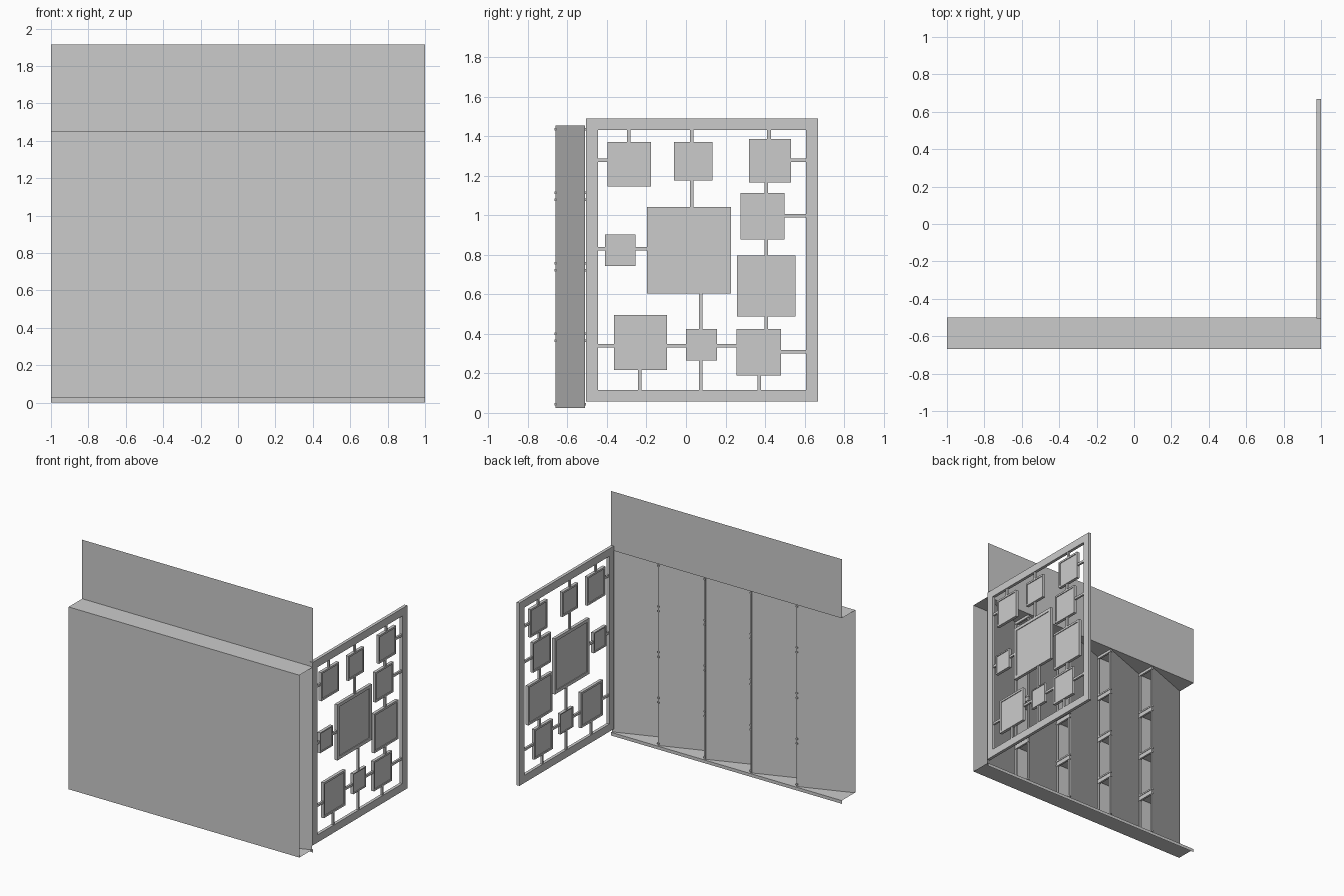
import bpy

if "Cube" in bpy.data.objects:
    bpy.data.objects.remove(bpy.data.objects["Cube"])


def mesh_object(name, verts, faces):
    me = bpy.data.meshes.new(name)
    me.from_pydata(verts, [], faces)
    me.update()
    ob = bpy.data.objects.new(name, me)
    bpy.context.collection.objects.link(ob)
    return ob


def boxes(name, items):
    """One object made of boxes (x0, x1, y0, y1, z0, z1)."""
    verts, faces = [], []
    for x0, x1, y0, y1, z0, z1 in items:
        n = len(verts)
        verts += [(x, y, z) for z in (z0, z1)
                  for x, y in ((x0, y0), (x1, y0), (x1, y1), (x0, y1))]
        faces += [tuple(n + i for i in f) for f in
                  ((3, 2, 1, 0), (4, 5, 6, 7), (0, 1, 5, 4),
                   (1, 2, 6, 5), (2, 3, 7, 6), (3, 0, 4, 7))]
    return mesh_object(name, verts, faces)


def ring(x0, x1, y0, y1, z0, z1, w):
    """Four boxes forming a rectangular border in the yz plane."""
    return [(x0, x1, y0, y1, z0, z0 + w), (x0, x1, y0, y1, z1 - w, z1),
            (x0, x1, y0, y0 + w, z0 + w, z1 - w),
            (x0, x1, y1 - w, y1, z0 + w, z1 - w)]


BOTTOM, TOP = 0.025, 1.453
FRONT, BACK = -0.668, -0.50

# Thin outer shell: upper panel, ceiling, front wall, floor, bottom lip
profile = [(BACK, 1.915), (BACK, TOP), (FRONT, TOP),
           (FRONT, BOTTOM), (BACK, BOTTOM), (BACK, 0)]
n = len(profile)
mesh_object("outer_shell",
            [(x, y, z) for x in (-1, 1) for y, z in profile],
            [(i, i + 1, n + i + 1, n + i) for i in range(n - 1)])

# Five slanted wall panels, stepping back at four glazed-less window columns
Y_IN, Y_OUT = -0.66, -0.51
PITCH = (TOP - BOTTOM) / 4
for k in range(5):
    x0, x1 = -1 + 0.4 * k, -0.6 + 0.4 * k
    mesh_object("slanted_panel",
                [(x0, Y_IN, BOTTOM), (x1, Y_OUT, BOTTOM),
                 (x1, Y_OUT, TOP), (x0, Y_IN, TOP)], [(3, 2, 1, 0)])
    if k == 4:
        break
    frames = []
    for r in range(4):
        z0, z1 = BOTTOM + r * PITCH, BOTTOM + (r + 1) * PITCH
        frames += ring(x1 - 0.012, x1, Y_IN, Y_OUT, z0, z1, 0.016)
        # small projecting ends of the window rails
        for z in (z0 + 0.012, z1 - 0.024):
            frames.append((x1 - 0.012, x1 + 0.004, Y_IN - 0.006,
                           Y_OUT + 0.004, z, z + 0.012))
    boxes("window_column", frames)
    # Triangular shelves behind the windows
    for r in range(1, 4):
        z = BOTTOM + r * PITCH
        mesh_object("wedge_shelf", [(x0, Y_IN, z), (x1, Y_IN, z), (x1, Y_OUT, z)],
                    [(0, 1, 2)])

# Side screen: outer frame
X0, X1 = 0.976, 1.0
boxes("screen_frame", ring(X0, X1, -0.505, 0.667, 0.057, 1.49, 0.06))

# Square tiles with raised rims: y0, y1, z0, z1, rim
tiles = [(-.397, -.177, 1.145, 1.370, .014), (-.06, .133, 1.175, 1.370, .014),
         (.318, .530, 1.165, 1.385, .014), (.275, .498, .878, 1.113, .014),
         (.258, .555, .487, .795, .016), (-.197, .227, .605, 1.042, .025),
         (-.410, -.255, .743, .903, .010), (-.365, -.095, .217, .495, .016),
         (0, .158, .265, .425, .008), (.255, .480, .190, .425, .014)]
for y0, y1, z0, z1, w in tiles:
    boxes("tile_rim", ring(X0, X1, y0, y1, z0, z1, w))
    boxes("tile_panel", [(X0 + .006, X1 - .006, y0 + w, y1 - w, z0 + w, z1 - w)])

# Connecting bars: vertical (y, z0, z1) and horizontal (z, y0, y1)
vertical = [(-.29, 1.36, 1.445), (.03, 1.36, 1.445), (.03, 1.03, 1.185),
            (.42, 1.38, 1.455), (.405, 1.105, 1.17), (.405, .79, .885),
            (.405, .42, .49), (.37, .11, .195), (.075, .42, .61),
            (.075, .11, .27), (-.235, .105, .22)]
horizontal = [(1.277, -.457, -.39), (1.277, .525, .61), (.997, .495, .615),
              (.83, -.45, -.405), (.83, -.26, -.19), (.34, -.445, -.36),
              (.34, -.10, .005), (.34, .155, .26), (.31, .475, .62)]
H = 0.009
XB0, XB1 = X0 + 0.004, X1 - 0.004
boxes("vertical_bars", [(XB0, XB1, y - H, y + H, a, b) for y, a, b in vertical])
boxes("horizontal_bars", [(XB0, XB1, a, b, z - H, z + H) for z, a, b in horizontal])
